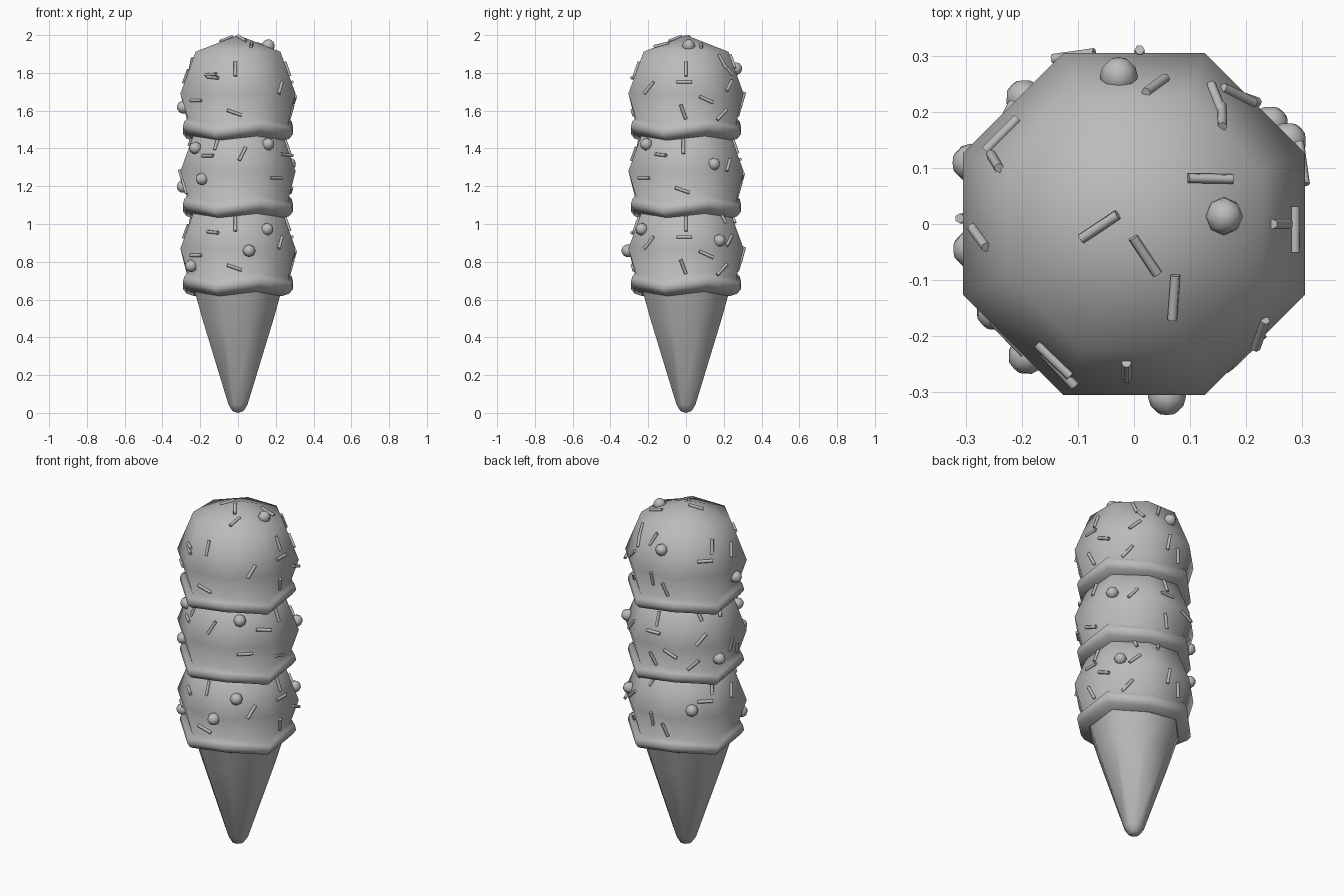
import bpy, bmesh, math
from mathutils import Vector, Matrix
from mathutils.bvhtree import BVHTree

if "Cube" in bpy.data.objects:
    bpy.data.objects.remove(bpy.data.objects["Cube"])

grey = bpy.data.materials.new("plain_grey")
grey.diffuse_color = (0.5, 0.5, 0.5, 1)
grey.use_nodes = True
grey.node_tree.nodes["Principled BSDF"].inputs["Base Color"].default_value = grey.diffuse_color
SIDES = 8


def finish(bm, name, angle):
    bmesh.ops.recalc_face_normals(bm, faces=bm.faces)
    me = bpy.data.meshes.new(name)
    bm.to_mesh(me)
    bm.free()
    me.materials.append(grey)
    ob = bpy.data.objects.new(name, me)
    bpy.context.collection.objects.link(ob)
    bpy.ops.object.select_all(action='DESELECT')
    ob.select_set(True)
    bpy.context.view_layer.objects.active = ob
    bpy.ops.object.shade_smooth_by_angle(angle=math.radians(angle))
    return ob


def lathe(profile, base=0.0):
    """Eight-sided turned shape; profile rows are radius, height, wave."""
    bm = bmesh.new()
    prev = None
    for r, z, wave in profile:
        if r == 0:
            ring = [bm.verts.new((0, 0, base + z))] * SIDES
        else:
            ring = []
            for k in range(SIDES):
                a = math.radians(22.5 + 45 * k)
                dz = wave if k % 2 == 0 else -wave
                ring.append(bm.verts.new((r * math.cos(a), r * math.sin(a), base + z + dz)))
        if prev:
            for k in range(SIDES):
                n = (k + 1) % SIDES
                quad = [prev[k], prev[n], ring[n], ring[k]]
                bm.faces.new(list(dict.fromkeys(quad)))
        prev = ring
    return bm


# Cone with a rounded tip
cone = [(0, 0, 0), (0.032, 0.01, 0), (0.055, 0.045, 0), (0.205, 0.5, 0),
        (0.25, 0.65, 0), (0, 0.68, 0)]
finish(lathe(cone), "cone", 70)

# Scoop outline from the top down to the wavy lip (heights from scoop centre)
scoop = [(0, 0.32, 0), (0.243, 0.232, 0), (0.33, 0.01, 0), (0.287, -0.135, 0.015),
         (0.308, -0.155, 0.018), (0.316, -0.185, 0.018), (0.295, -0.212, 0.016),
         (0.25, -0.23, 0.012), (0.2, -0.17, 0), (0, -0.17, 0)]

# Rod sprinkles: direction, height from scoop centre, tilt (degrees)
RODS = [(243, .095, -5), (267, .14, 90), (319, .04, 55), (222, -.025, 0),
        (266, -.09, -20), (0, .14, 90), (358, .07, 0), (20, -.02, -25),
        (51, .18, -70), (43, -.10, 45), (357, -.085, -70), (51, .05, 45),
        (88, -.02, 90), (81, .18, 65), (156, .16, 85), (185, .10, 65),
        (146, .09, 0), (103, -.07, -75)]
# Extra rods lying on the crown: x, y, turn (degrees)
CROWN = [(.135, .08, 3), (-.06, -.005, 30), (.02, -.055, -60), (.07, -.13, 90),
         (.145, .22, 60), (-.14, -.24, -35)]
# Ball sprinkles per scoop: direction, height from scoop centre
BALLS = {"bottom": [(212, -.08), (281, 0), (303, .11), (36, .05), (131, .05)],
         "middle": [(214, .13), (307, .15), (231, -.03), (28, .045), (159, -.07)],
         "top": [(189, -.06), (96, .14), (5, .258)]}


def surface(tree, az, z):
    """Point and normal on the scoop in the given direction."""
    a = math.radians(az)
    out = Vector((math.cos(a), math.sin(a), 0))
    hit = tree.ray_cast(out + Vector((0, 0, z)), -out)
    n = hit[1] if hit[1].dot(out) > 0 else -hit[1]
    return hit[0], n


def add_rod(bm, p, n, along):
    """Small six-sided rod lying on the surface."""
    z = along.normalized()
    x = n.normalized()
    y = z.cross(x)
    m = Matrix((x, y, z)).transposed().to_4x4()
    m.translation = p + x * 0.004
    bmesh.ops.create_cone(bm, cap_ends=True, segments=6, radius1=0.009,
                          radius2=0.009, depth=0.082, matrix=m)


for i, part in enumerate(("bottom", "middle", "top")):
    centre = 0.86 + 0.41 * i
    bm = lathe(scoop, centre)
    bmesh.ops.recalc_face_normals(bm, faces=bm.faces)
    tree = BVHTree.FromBMesh(bm)
    finish(bm, part + "_scoop", 75)

    # Rods, with the middle scoop turned a quarter
    turn = 90 if part == "middle" else 0
    rods = bmesh.new()
    for az, dz, tilt in RODS:
        p, n = surface(tree, az + turn, centre + dz)
        side = Vector((0, 0, 1)).cross(n).normalized()
        t = math.radians(tilt)
        add_rod(rods, p, n, side * math.cos(t) + n.cross(side) * math.sin(t))
    if part == "top":
        for x, y, t in CROWN:
            p, n, _, _ = tree.ray_cast(Vector((x, y, 3)), Vector((0, 0, -1)))
            d = Vector((math.cos(math.radians(t)), math.sin(math.radians(t)), 0))
            add_rod(rods, p, n, d - n * d.dot(n))
    finish(rods, part + "_rod_sprinkles", 65)

    # Balls
    balls = bmesh.new()
    for az, dz in BALLS[part]:
        p, n = surface(tree, az, centre + dz)
        m = Matrix.Translation(p + n * 0.006) @ n.to_track_quat('Z', 'Y').to_matrix().to_4x4()
        bmesh.ops.create_uvsphere(balls, u_segments=8, v_segments=6, radius=0.034, matrix=m)
    finish(balls, part + "_ball_sprinkles", 60)
